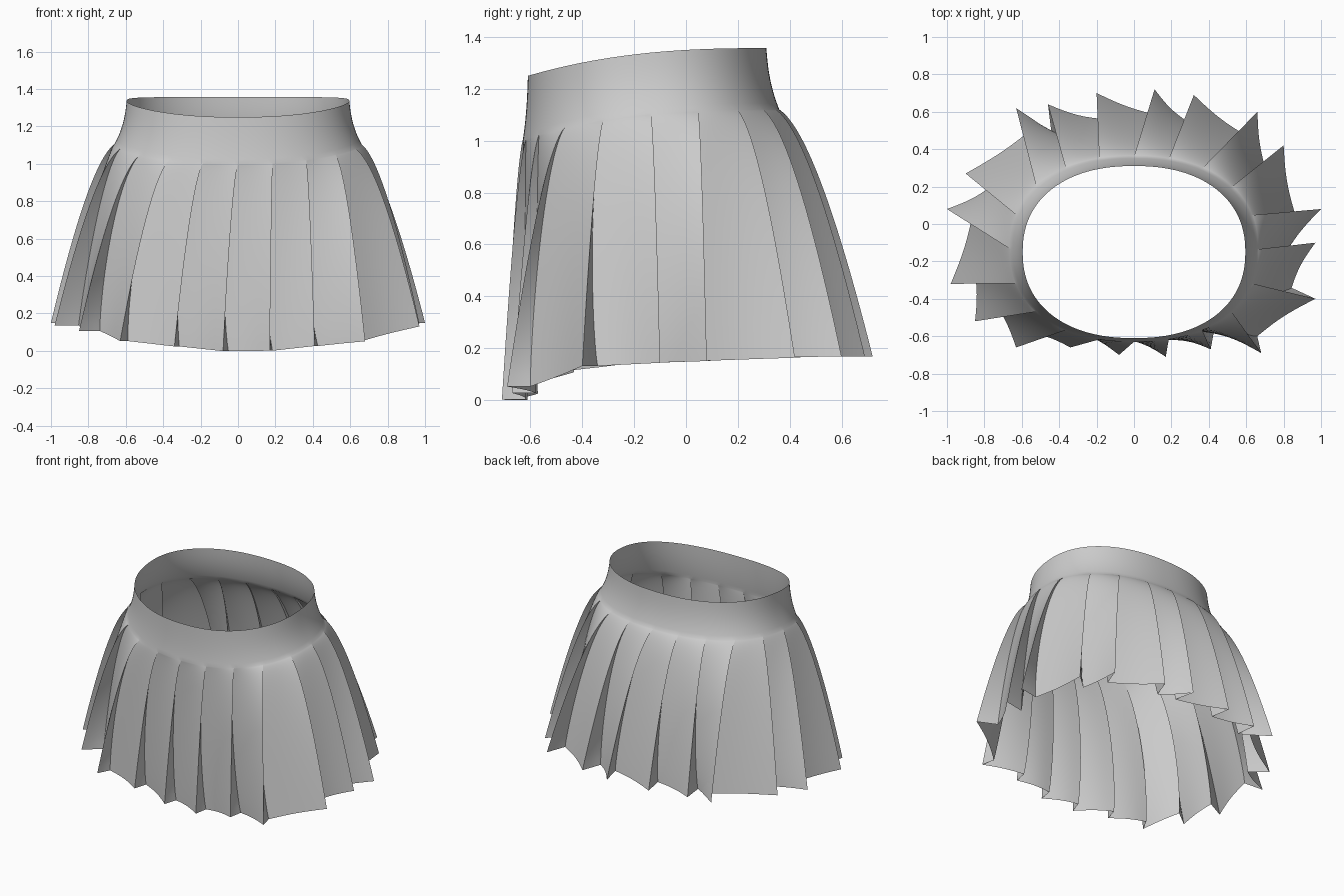
import bpy, math
from mathutils import Vector

if "Cube" in bpy.data.objects:
    bpy.data.objects.remove(bpy.data.objects["Cube"])

# Outer hem corner of each knife pleat, counter-clockwise from the front centre
TIPS = [(-.08, -.70), (.17, -.71), (.41, -.67), (.68, -.69), (.97, -.40),
        (.97, -.10), (1.0, .08), (.80, .42), (.66, .60), (.32, .69),
        (.11, .72), (-.20, .70), (-.46, .64), (-.63, .62), (-.90, .27),
        (-1.0, .08), (-.98, -.32), (-.85, -.52), (-.63, -.66), (-.34, -.66)]
TIPS = [Vector(p) for p in TIPS]
N = len(TIPS)
PANEL, FOLD, ROWS, BAND_ROWS = 10, 4, 32, 10


def ring(ax, y0, y1, n=2000, e=2.25):
    """Rounded waist outline: returns the point at a fraction of its length."""
    cy, b = (y0 + y1) / 2, (y1 - y0) / 2
    pts = []
    for k in range(n):
        a = 2 * math.pi * k / n - math.pi / 2
        c, s = math.cos(a), math.sin(a)
        pts.append(Vector((math.copysign(abs(c) ** (2 / e), c) * ax,
                           cy + math.copysign(abs(s) ** (2 / e), s) * b)))
    lengths = [0]
    for k in range(n):
        lengths.append(lengths[-1] + (pts[(k + 1) % n] - pts[k]).length)

    def at(f):
        want = (f % 1.0) * lengths[-1]
        lo, hi = 0, n
        while hi - lo > 1:
            mid = (lo + hi) // 2
            lo, hi = (mid, hi) if lengths[mid] <= want else (lo, mid)
        w = (want - lengths[lo]) / max(1e-9, lengths[lo + 1] - lengths[lo])
        return pts[lo].lerp(pts[(lo + 1) % n], w)
    return at


def clamp(v):
    return max(0.0, min(1.0, v))


def top_z(y):
    return 1.357 - .107 * clamp((.31 - y) / .92) ** 2.5


def seam_z(y):
    return 1.12 - .12 * clamp((.36 - y) / .99) ** 3


def hem_z(p):
    dip = .17 * clamp((.7 - p.y) / 1.4) ** 3 * (1 - .65 * min(1, p.x ** 2))
    return .168 - dip - .015 * clamp(1 - abs(p.y) / .6)


def spread(t):
    """How far the cloth has moved from waist to hem outline at drop t."""
    k = .012 ** .5
    return .25 * t + .75 * ((t + .012) ** .5 - k) / (1.012 ** .5 - k)


def loft(name, rows, angle):
    """Skin a stack of closed loops and smooth it, keeping folds crisp."""
    n = len(rows[0])
    verts = [p for row in rows for p in row]
    faces = [(r * n + k, (r + 1) * n + k, (r + 1) * n + (k + 1) % n, r * n + (k + 1) % n)
             for r in range(len(rows) - 1) for k in range(n)]
    me = bpy.data.meshes.new(name)
    me.from_pydata(verts, [], faces)
    ob = bpy.data.objects.new(name, me)
    bpy.context.collection.objects.link(ob)
    bpy.ops.object.select_all(action='DESELECT')
    ob.select_set(True)
    bpy.context.view_layer.objects.active = ob
    bpy.ops.object.mode_set(mode='EDIT')
    bpy.ops.mesh.select_all(action='SELECT')
    bpy.ops.mesh.remove_doubles(threshold=.0002)
    bpy.ops.object.mode_set(mode='OBJECT')
    bpy.ops.object.shade_smooth_by_angle(angle=math.radians(angle))
    return ob


upper, lower = ring(.595, -.61, .31), ring(.66, -.63, .36)
tangents = [(TIPS[(i + 1) % N] - TIPS[i - 1]).normalized() for i in range(N)]
normals = [Vector((t.y, -t.x)) for t in tangents]


def valley(i, t):
    """Inner fold of a pleat: tucked under the panel, opening toward the hem."""
    front = TIPS[i].y < -.6
    depth = .09 if front else .14
    open_hem = .02 if front else -.01 + .03 * math.sin(i * 2.3)
    shift = open_hem * t - .09 * (1 - t) ** .8
    return TIPS[i] - normals[i] * depth + tangents[i] * shift


def outline(t):
    """Zigzag loop: (waist fraction, hem target, hem height) per column."""
    cols = []
    for i in range(N):
        inner, tip = valley(i - 1, t), TIPS[i]
        za, zb = hem_z(TIPS[i - 1]), hem_z(tip)
        for k in range(PANEL):
            u = k / PANEL
            sag = normals[i] * (.015 * math.sin(math.pi * u))
            cols.append(((i - 1 + u) / N, inner.lerp(tip, u) - sag, za + (zb - za) * u))
        for k in range(FOLD):
            cols.append((i / N, tip.lerp(valley(i, t), k / FOLD), zb))
    return cols


rows = []
# Waistband: tilted open band flaring slightly toward the seam
fractions = [c[0] for c in outline(0)]
ends = [(upper(f), lower(f)) for f in fractions]
for r in range(BAND_ROWS):
    s = r / BAND_ROWS
    row = []
    for a, b in ends:
        p = a.lerp(b, .35 * s + .65 * s ** 2.5)
        row.append((p.x, p.y, top_z(a.y) * (1 - s) + seam_z(b.y) * s))
    rows.append(row)

# Pleats: leave the hip quickly, then fall more steeply to the hem
for r in range(ROWS + 1):
    t = (r / ROWS) ** 1.5
    row = []
    for (a, b), (f, hem, z) in zip(ends, outline(t)):
        p = b.lerp(hem, spread(t))
        row.append((p.x, p.y, seam_z(b.y) * (1 - t) + z * t))
    rows.append(row)

loft("pleated_skirt_with_waistband", rows, 50)
